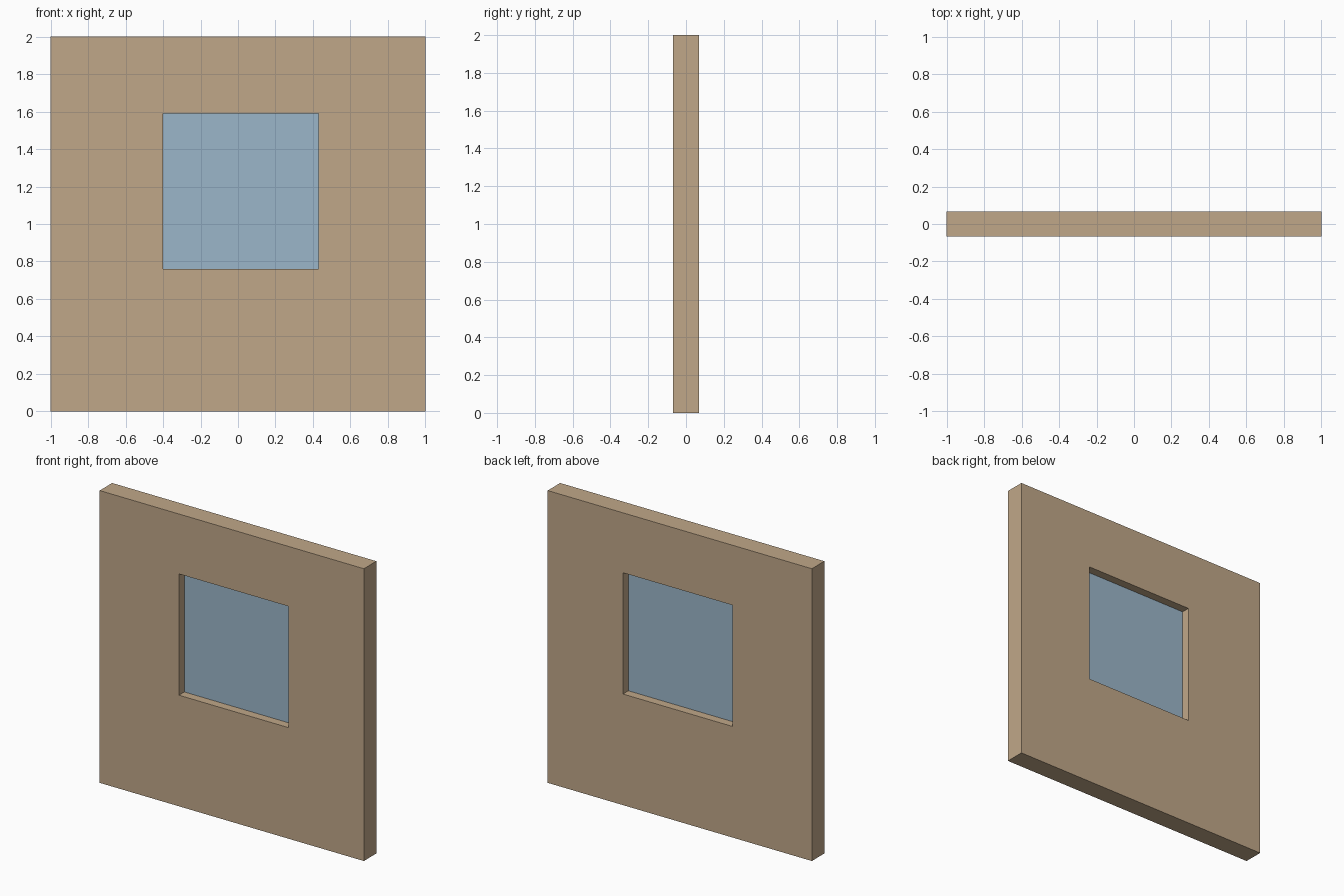
import bpy, bmesh

if "Cube" in bpy.data.objects:
    bpy.data.objects.remove(bpy.data.objects["Cube"])

HALF_DEPTH = 0.0675
OUTER = (-1.0, 1.0, 0.0, 2.0)          # x0, x1, z0, z1
OPENING = (-0.40, 0.43, 0.76, 1.59)
PANE_HALF = 0.009


def corners(bm, rect, y):
    x0, x1, z0, z1 = rect
    return [bm.verts.new((x, y, z)) for x, z in ((x0, z0), (x1, z0), (x1, z1), (x0, z1))]


def finish(bm, name, color):
    bmesh.ops.recalc_face_normals(bm, faces=bm.faces)
    mesh = bpy.data.meshes.new(name)
    bm.to_mesh(mesh)
    bm.free()
    mat = bpy.data.materials.new(name + "_material")
    mat.diffuse_color = color
    mat.use_nodes = True
    mat.node_tree.nodes["Principled BSDF"].inputs["Base Color"].default_value = mat.diffuse_color
    mesh.materials.append(mat)
    obj = bpy.data.objects.new(name, mesh)
    bpy.context.collection.objects.link(obj)
    return obj


# Wall: four rings bridged into a slab with a window opening
bm = bmesh.new()
rings = [corners(bm, OUTER, -HALF_DEPTH), corners(bm, OUTER, HALF_DEPTH),
         corners(bm, OPENING, HALF_DEPTH), corners(bm, OPENING, -HALF_DEPTH)]
for r in range(4):
    a, b = rings[r], rings[(r + 1) % 4]
    for i in range(4):
        j = (i + 1) % 4
        bm.faces.new((a[i], a[j], b[j], b[i]))
finish(bm, "wall", (0.53, 0.39, 0.25, 1.0))

# Window pane: thin sheet set mid-depth in the opening
bm = bmesh.new()
front, back = corners(bm, OPENING, -PANE_HALF), corners(bm, OPENING, PANE_HALF)
bm.faces.new(front)
bm.faces.new(back[::-1])
for i in range(4):
    j = (i + 1) % 4
    bm.faces.new((front[i], back[i], back[j], front[j]))
finish(bm, "window_pane", (0.33, 0.47, 0.59, 1.0))
